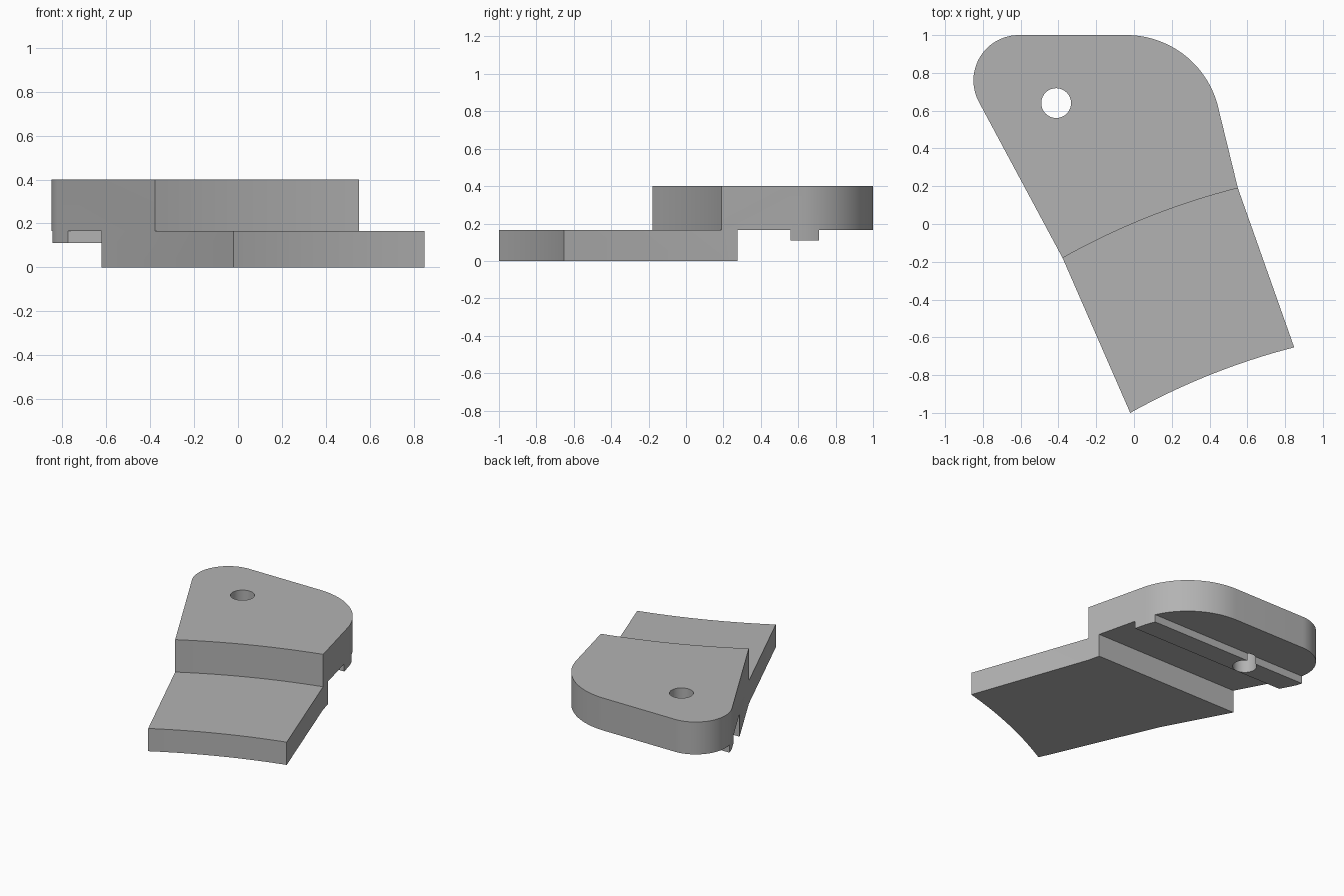
import bpy
import math
from mathutils import Vector

cube = bpy.data.objects.get("Cube")
if cube:
    bpy.data.objects.remove(cube, do_unlink=True)

grey = bpy.data.materials.new("plain grey")
grey.use_nodes = True
colour = (0.45, 0.45, 0.45, 1)
grey.diffuse_color = colour
grey.node_tree.nodes["Principled BSDF"].inputs["Base Color"].default_value = colour


def arc(cx, cy, r, start, end, steps):
    """Points on a circular arc, angles in degrees."""
    angles = [math.radians(start + (end - start) * i / steps) for i in range(steps + 1)]
    return [(cx + r * math.cos(a), cy + r * math.sin(a)) for a in angles]


def bowed(a, b, sag, steps=16):
    """Shallow curve from a to b, bulging to the left of its direction."""
    a, b = Vector(a), Vector(b)
    side = (b - a).orthogonal().normalized()
    return [tuple(a.lerp(b, i / steps) + side * sag * (1 - (2 * i / steps - 1) ** 2))
            for i in range(steps + 1)]


def prism(name, outline, low, high, place=lambda u, v, w: (u, v, w)):
    """Closed solid swept from an outline between two levels."""
    n = len(outline)
    verts = [place(u, v, w) for w in (low, high) for u, v in outline]
    faces = [tuple(reversed(range(n))), tuple(range(n, 2 * n))]
    faces += [(i, (i + 1) % n, (i + 1) % n + n, i + n) for i in range(n)]
    mesh = bpy.data.meshes.new(name)
    mesh.from_pydata(verts, [], faces)
    mesh.materials.append(grey)
    obj = bpy.data.objects.new(name, mesh)
    bpy.context.collection.objects.link(obj)
    return obj


def cut(target, cutter):
    """Subtract the cutter and discard it."""
    cutter.hide_render = True
    mod = target.modifiers.new("cut", "BOOLEAN")
    mod.operation = "DIFFERENCE"
    mod.solver = "EXACT"
    mod.object = cutter
    bpy.context.view_layer.objects.active = target
    bpy.ops.object.modifier_apply(modifier=mod.name)
    bpy.data.objects.remove(cutter, do_unlink=True)


# Full plan shape: bowed front edge, tapered sides, two rounded back corners
plan = bowed((-0.02, -1), (0.848, -0.653), 0.03)
plan += [(0.55, 0.19)]
plan += arc(-0.04, 0.5, 0.5, 16, 90, 24)
plan += arc(-0.61, 0.76, 0.24, 90, 208, 24)
plan += [(-0.378, -0.18)]
bracket = prism("stepped_bracket", plan, 0, 0.4)

# Front step, following the same bow as the front edge
step = bowed((-0.378, -0.18), (0.55, 0.19), 0.033)
step = [(-0.7, -0.33)] + step + [(0.9, 0.31), (1.5, -1.5), (-0.7, -1.5)]
cut(bracket, prism("step_cutter", step[::-1], 0.165, 0.6))

# Underside relief that leaves a cross rib under the raised plate
relief = [(0.275, -0.1), (1.2, -0.1), (1.2, 0.165), (0.71, 0.165),
          (0.71, 0.11), (0.56, 0.11), (0.56, 0.165), (0.275, 0.165)]
cut(bracket, prism("relief_cutter", relief, -1.5, 1.5, lambda u, v, w: (w, u, v)))

# Round through hole
hole = arc(-0.412, 0.64, 0.079, 0, 360, 32)[:-1]
cut(bracket, prism("hole_cutter", hole, -0.2, 0.6))

bpy.ops.object.select_all(action="DESELECT")
bracket.select_set(True)
bpy.context.view_layer.objects.active = bracket
bpy.ops.object.shade_smooth_by_angle(angle=math.radians(30))
